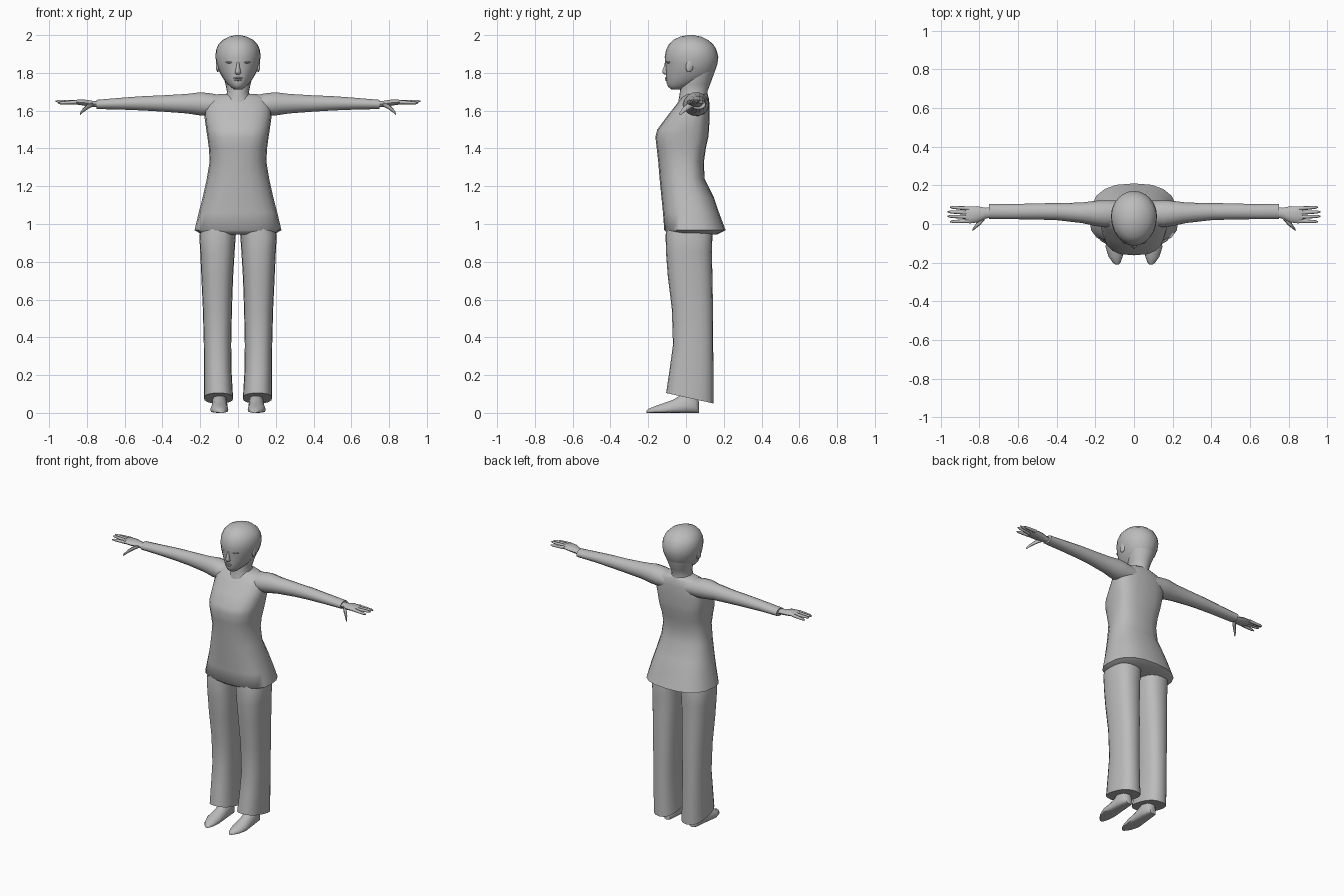
import bpy, math
from mathutils import Vector

grey = bpy.data.materials.new("plain grey")
grey.diffuse_color = (0.5, 0.5, 0.5, 1)


def finish(ob, mirror=False, angle=50):
    ob.data.materials.append(grey)
    bpy.context.view_layer.objects.active = ob
    ob.select_set(True)
    bpy.ops.object.shade_smooth_by_angle(angle=math.radians(angle))
    ob.select_set(False)
    if mirror:
        ob.modifiers.new("mirror", 'MIRROR')


def loft(name, rings, mirror=False, angle=50):
    """Skin a stack of closed rings and cap both ends."""
    n = len(rings[0])
    verts = [p for r in rings for p in r]
    faces = []
    for i in range(len(rings) - 1):
        for j in range(n):
            k = (j + 1) % n
            faces.append((i*n + j, i*n + k, (i+1)*n + k, (i+1)*n + j))
    faces.append(tuple(reversed(range(n))))
    faces.append(tuple(range(len(verts) - n, len(verts))))
    me = bpy.data.meshes.new(name)
    me.from_pydata(verts, [], faces)
    ob = bpy.data.objects.new(name, me)
    bpy.context.collection.objects.link(ob)
    # make every shell face outward
    bpy.context.view_layer.objects.active = ob
    ob.select_set(True)
    bpy.ops.object.mode_set(mode='EDIT')
    bpy.ops.mesh.select_all(action='SELECT')
    bpy.ops.mesh.normals_make_consistent(inside=False)
    bpy.ops.object.mode_set(mode='OBJECT')
    finish(ob, mirror, angle)
    return ob


def spow(v, p):
    return math.copysign(abs(v) ** p, v)


def level(z, w, yf, yb, ym=None, cx=0, p=1.0, tilt=0, n=20):
    """Horizontal ring: half width, front y, back y, y of widest point."""
    ym = (yf + yb) / 2 if ym is None else ym
    pts = []
    for i in range(n):
        a = 2 * math.pi * i / n
        s = spow(math.sin(a), p)
        y = ym + s * ((yb - ym) if s > 0 else (ym - yf))
        pts.append(Vector((cx + w * spow(math.cos(a), p), y, z + tilt * y)))
    return pts


def limb(x, y, z, ry, rz, n=14):
    """Upright ring facing along x."""
    return [Vector((x, y + ry * math.cos(2*math.pi*i/n), z + rz * math.sin(2*math.pi*i/n)))
            for i in range(n)]


def blob(name, loc, size, rot=(0, 0, 0), mirror=False):
    bpy.ops.mesh.primitive_uv_sphere_add(segments=12, ring_count=8, location=loc, rotation=rot)
    ob = bpy.context.object
    ob.name = name
    ob.scale = size
    bpy.ops.object.transform_apply(location=True, rotation=True, scale=True)
    finish(ob, mirror, 80)


# Tunic: flared hem, narrow waist, bust, shoulders
loft("tunic", [level(z, w, f, b, m, p=p) for z, w, f, b, m, p in [
    (0.945, 0.19, -0.09, 0.165, 0.02, 0.8),
    (0.967, 0.23, -0.115, 0.21, 0.02, 0.78),
    (1.06, 0.208, -0.122, 0.175, 0.02, 0.8),
    (1.14, 0.187, -0.13, 0.148, 0.01, 0.82),
    (1.24, 0.165, -0.14, 0.098, 0.0, 0.85),
    (1.33, 0.15, -0.147, 0.095, 0.0, 0.82),
    (1.40, 0.154, -0.155, 0.105, 0.0, 0.75),
    (1.46, 0.162, -0.162, 0.118, 0.01, 0.7),
    (1.50, 0.168, -0.152, 0.122, 0.02, 0.72),
    (1.57, 0.178, -0.10, 0.125, 0.04, 0.78),
    (1.63, 0.178, -0.053, 0.125, 0.05, 0.85),
    (1.67, 0.155, -0.022, 0.12, 0.05, 0.9),
    (1.688, 0.10, 0.0, 0.112, 0.05, 1.0)]], angle=60)

# Sleeves, ending in a cuff
loft("sleeve", [limb(*r) for r in [
    (0.07, 0.055, 1.625, 0.065, 0.055), (0.15, 0.053, 1.632, 0.07, 0.062),
    (0.20, 0.055, 1.636, 0.065, 0.063), (0.27, 0.058, 1.637, 0.053, 0.053),
    (0.40, 0.064, 1.638, 0.044, 0.044), (0.50, 0.065, 1.639, 0.042, 0.039),
    (0.62, 0.064, 1.637, 0.039, 0.032), (0.75, 0.065, 1.633, 0.039, 0.025)]], True)

# Hands
loft("palm", [limb(*r, n=10) for r in [
    (0.73, 0.06, 1.633, 0.026, 0.017), (0.77, 0.056, 1.636, 0.028, 0.017),
    (0.81, 0.05, 1.642, 0.042, 0.017), (0.85, 0.047, 1.645, 0.044, 0.014),
    (0.872, 0.047, 1.645, 0.040, 0.009)]], True)
for i, (y0, x1, y1, z1) in enumerate([(0.080, 0.953, 0.087, 1.640), (0.058, 0.966, 0.063, 1.650),
                                      (0.036, 0.966, 0.040, 1.650), (0.015, 0.952, 0.012, 1.640)]):
    a, b = Vector((0.855, y0, 1.645)), Vector((x1, y1, z1))
    loft(f"finger_{i + 1}", [limb(*a.lerp(b, t), r, r, n=8) for t, r in
         [(0, 0.011), (0.45, 0.0095), (0.85, 0.0075), (1, 0.003)]], True)
loft("thumb", [limb(*r, n=8) for r in [
    (0.765, 0.045, 1.635, 0.014, 0.011), (0.795, 0.012, 1.622, 0.016, 0.014),
    (0.82, -0.012, 1.602, 0.012, 0.011), (0.836, -0.031, 1.583, 0.006, 0.007)]], True)

# Trouser legs with slanted hems
loft("trouser_leg", [level(z, (xo - xi) / 2, f, b, cx=(xo + xi) / 2, p=0.82, tilt=t)
     for z, xi, xo, f, b, t in [
    (0.082, 0.026, 0.18, -0.105, 0.145, -0.22),
    (0.22, 0.034, 0.18, -0.087, 0.145, -0.1),
    (0.36, 0.036, 0.181, -0.069, 0.144, 0),
    (0.55, 0.032, 0.186, -0.075, 0.143, 0),
    (0.72, 0.026, 0.194, -0.096, 0.14, 0),
    (0.85, 0.018, 0.20, -0.106, 0.137, 0),
    (0.94, 0.012, 0.205, -0.108, 0.14, 0),
    (1.0, 0.0, 0.19, -0.10, 0.13, 0)]], True)

# Shoes: half-round sections running heel to toe
def shoe_ring(y, cx, w, top, n=14):
    pts = []
    for i in range(n):
        a = 2 * math.pi * i / n
        s = math.sin(a)
        pts.append(Vector((cx + w * math.cos(a), y, top * (0.3 + 0.7 * s) if s > 0
                           else 0.3 * top * (1 - abs(s) ** 0.5))))
    return pts


loft("shoe", [shoe_ring(*r) for r in [
    (0.068, 0.095, 0.022, 0.06), (0.05, 0.096, 0.036, 0.11), (0.0, 0.097, 0.042, 0.115),
    (-0.065, 0.098, 0.044, 0.072), (-0.12, 0.099, 0.048, 0.052),
    (-0.17, 0.095, 0.036, 0.034), (-0.198, 0.09, 0.021, 0.022),
    (-0.21, 0.088, 0.009, 0.012)]], True)

# Neck, rising into the back of the skull
loft("neck", [level(*r) for r in [
    (1.62, 0.10, -0.045, 0.125), (1.665, 0.068, -0.038, 0.118), (1.70, 0.058, -0.032, 0.113),
    (1.74, 0.066, -0.03, 0.128), (1.80, 0.085, -0.02, 0.15), (1.84, 0.09, 0.0, 0.155)]], angle=70)

# Head
loft("head", [level(*r, n=24) for r in [
    (1.712, 0.022, -0.078, -0.02, -0.05), (1.728, 0.042, -0.096, 0.03, -0.03),
    (1.745, 0.060, -0.102, 0.07, -0.01), (1.775, 0.082, -0.106, 0.135, 0.02),
    (1.81, 0.101, -0.107, 0.154, 0.035), (1.85, 0.115, -0.109, 0.167, 0.04),
    (1.885, 0.119, -0.113, 0.171, 0.04), (1.92, 0.117, -0.106, 0.162, 0.04),
    (1.95, 0.104, -0.092, 0.146, 0.035), (1.975, 0.08, -0.068, 0.116, 0.03),
    (1.992, 0.046, -0.03, 0.08, 0.025), (2.0, 0.014, 0.01, 0.04, 0.025)]], angle=70)

# Face: nose bridge widening to the tip, lips, eyes, ears
loft("nose", [level(*r, n=10) for r in [
    (1.792, 0.010, -0.115, -0.09), (1.800, 0.017, -0.124, -0.09), (1.810, 0.014, -0.127, -0.09),
    (1.835, 0.009, -0.117, -0.09), (1.865, 0.007, -0.110, -0.09)]], angle=70)
blob("upper_lip", (0, -0.103, 1.773), (0.024, 0.010, 0.005))
blob("lower_lip", (0, -0.101, 1.763), (0.019, 0.010, 0.005))
blob("eye", (0.046, -0.092, 1.856), (0.021, 0.011, 0.006), (0, 0, 0.3), True)
blob("ear", (0.106, 0.022, 1.842), (0.010, 0.022, 0.040), (-0.25, 0, 0.2), True)
